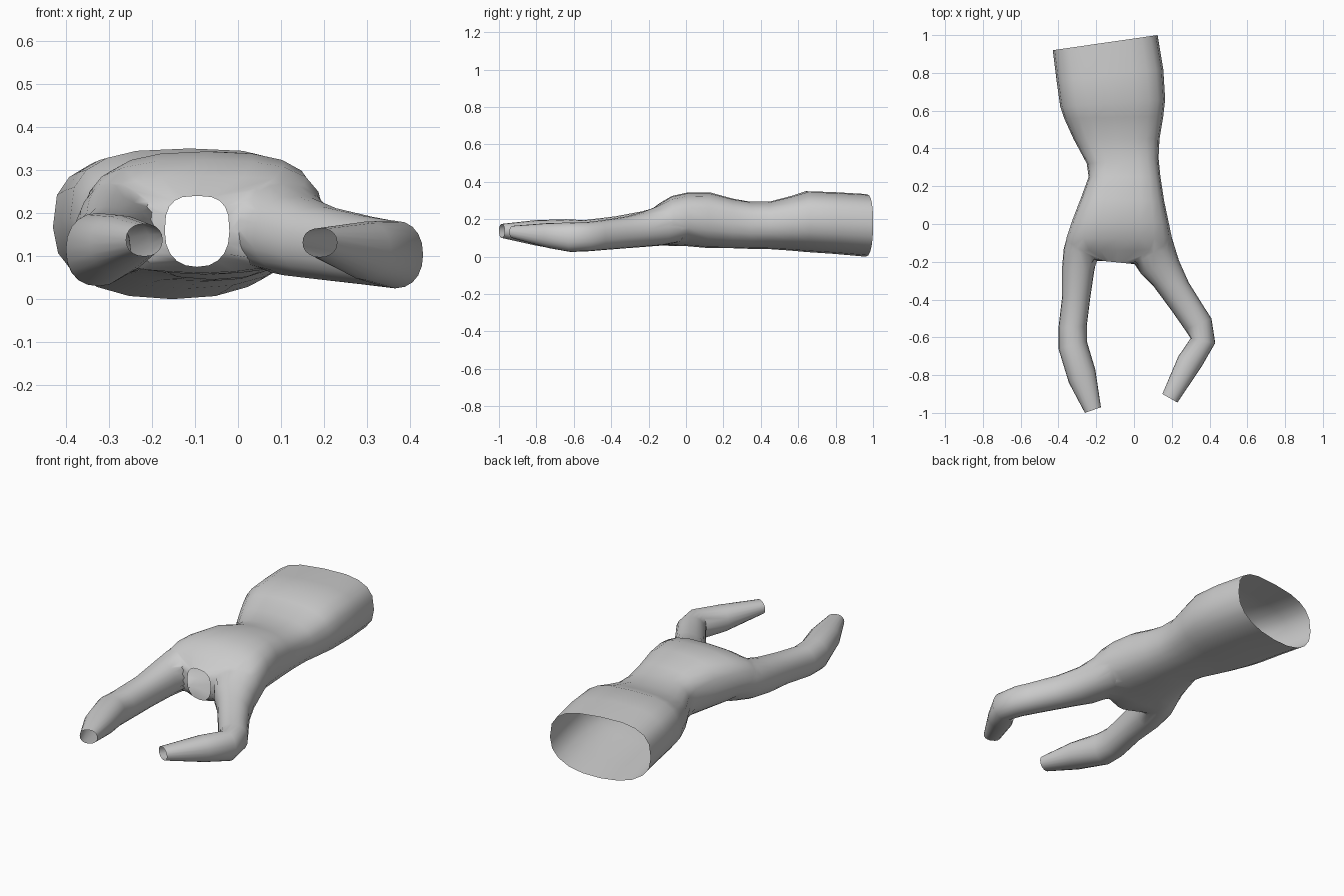
import bpy
import bmesh
from math import cos, sin, pi

SIDES = 20

default_cube = bpy.data.objects.get("Cube")
if default_cube:
    bpy.data.objects.remove(default_cube, do_unlink=True)

cloth = bpy.data.materials.new("light grey cloth")
cloth.use_nodes = True
grey = (0.6, 0.6, 0.6, 1.0)
cloth.diffuse_color = grey
cloth.node_tree.nodes["Principled BSDF"].inputs["Base Color"].default_value = grey


def rounded(value, power):
    """Superellipse coordinate: a higher power gives a boxier section."""
    return (1 if value >= 0 else -1) * abs(value) ** (2 / power)


def loft(name, stations, top_power, bottom_power):
    """Closed tube through rings given as right edge, left edge, low z, high z."""
    bm = bmesh.new()
    rings = []
    for (xa, ya), (xb, yb), low, high in stations:
        ring = []
        for i in range(SIDES):
            angle = 2 * pi * i / SIDES
            power = top_power if sin(angle) >= 0 else bottom_power
            across = (1 + rounded(cos(angle), power)) / 2
            up = (1 + rounded(sin(angle), power)) / 2
            ring.append(bm.verts.new((xa + (xb - xa) * across,
                                      ya + (yb - ya) * across,
                                      low + (high - low) * up)))
        rings.append(ring)
    for a, b in zip(rings, rings[1:]):
        for i in range(SIDES):
            j = (i + 1) % SIDES
            bm.faces.new((a[i], a[j], b[j], b[i]))
    bm.faces.new(rings[0])
    bm.faces.new(rings[-1])
    bmesh.ops.recalc_face_normals(bm, faces=bm.faces)
    mesh = bpy.data.meshes.new(name)
    bm.to_mesh(mesh)
    bm.free()
    mesh.materials.append(cloth)
    obj = bpy.data.objects.new(name, mesh)
    bpy.context.collection.objects.link(obj)
    return obj


# Torso, from the slanted hem over the waist and chest to the neck opening
torso = loft("sweater", [
    ((-.43, .92), (.125, 1.0), .0, .335),
    ((-.41, .76), (.155, .82), .015, .345),
    ((-.39, .62), (.165, .66), .025, .35),
    ((-.37, .56), (.155, .57), .032, .325),
    ((-.32, .45), (.135, .45), .04, .295),
    ((-.25, .32), (.13, .35), .042, .295),
    ((-.24, .25), (.14, .25), .045, .31),
    ((-.28, .14), (.16, .12), .045, .343),
    ((-.34, .0), (.19, .0), .055, .35),
    ((-.365, -.08), (.205, -.08), .055, .33),
    ((-.345, -.14), (.18, -.14), .055, .29),
    ((-.17, -.195), (-.02, -.21), .075, .24),
], 2.9, 2.3)

# Sleeves, from inside the chest to the open cuffs
right_sleeve = loft("right_sleeve", [
    ((-.32, .0), (-.16, .0), .08, .28),
    ((-.375, -.12), (-.18, -.12), .055, .275),
    ((-.385, -.22), (-.205, -.22), .05, .245),
    ((-.38, -.38), (-.23, -.38), .045, .215),
    ((-.40, -.55), (-.25, -.54), .03, .195),
    ((-.40, -.66), (-.25, -.62), .03, .2),
    ((-.345, -.84), (-.205, -.77), .06, .195),
    ((-.26, -1.0), (-.175, -.97), .1, .175),
], 2.2, 2.2)

left_sleeve = loft("left_sleeve", [
    ((.02, -.06), (.17, .02), .08, .29),
    ((.0, -.2), (.205, -.08), .055, .275),
    ((.025, -.26), (.235, -.19), .05, .24),
    ((.1, -.325), (.29, -.31), .045, .215),
    ((.2, -.46), (.365, -.43), .035, .195),
    ((.27, -.56), (.41, -.5), .028, .185),
    ((.3, -.605), (.43, -.63), .025, .182),
    ((.235, -.7), (.355, -.76), .045, .18),
    ((.15, -.9), (.23, -.945), .098, .165),
], 2.2, 2.2)

# Join the sleeves to the torso as one skin
bpy.context.view_layer.objects.active = torso
torso.select_set(True)
for sleeve in (right_sleeve, left_sleeve):
    union = torso.modifiers.new("join", "BOOLEAN")
    union.operation = "UNION"
    union.solver = "EXACT"
    union.object = sleeve
    bpy.ops.object.modifier_apply(modifier=union.name)
    bpy.data.objects.remove(sleeve, do_unlink=True)

# Open the hem, neck and cuffs, then soften the shoulder seams
bm = bmesh.new()
bm.from_mesh(torso.data)
caps = [f for f in bm.faces if len(f.verts) >= SIDES]
bmesh.ops.delete(bm, geom=caps, context="FACES")
bmesh.ops.remove_doubles(bm, verts=bm.verts, dist=0.006)
seam = [v for v in bm.verts if -.3 < v.co.y < .02 and not v.is_boundary]
for _ in range(2):
    bmesh.ops.smooth_vert(bm, verts=seam, factor=0.4,
                          use_axis_x=True, use_axis_y=True, use_axis_z=True)
bm.to_mesh(torso.data)
bm.free()

bpy.ops.object.shade_smooth_by_angle(angle=pi / 3)
